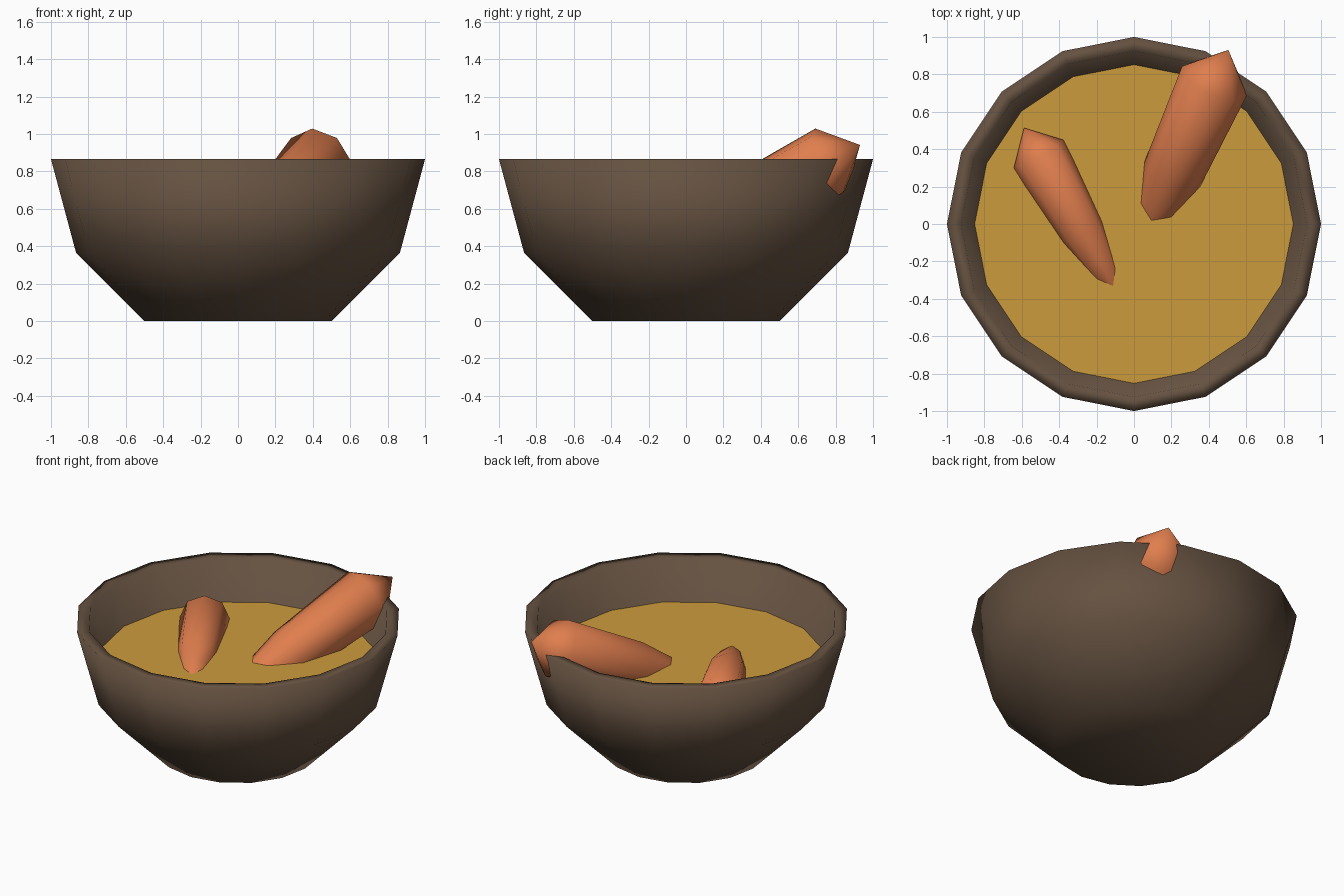
import bpy, bmesh, math
from mathutils import Vector, Matrix

if "Cube" in bpy.data.objects:
    bpy.data.objects.remove(bpy.data.objects["Cube"])


def material(name, rgb):
    m = bpy.data.materials.new(name)
    m.diffuse_color = (*rgb, 1)
    m.use_nodes = True
    m.node_tree.nodes["Principled BSDF"].inputs["Base Color"].default_value = m.diffuse_color
    return m


def lathe(name, profile, sides, mat, matrix=Matrix()):
    """Revolve (radius, height) points about z; radius 0 makes a pole."""
    bm = bmesh.new()
    rings = []
    for r, z in profile:
        n = sides if r > 0 else 1
        rings.append([bm.verts.new((r * math.cos(2 * math.pi * i / sides),
                                    r * math.sin(2 * math.pi * i / sides), z))
                      for i in range(n)])
    for a, b in zip(rings, rings[1:]):
        for i in range(sides):
            j = (i + 1) % sides
            if len(a) == 1:
                bm.faces.new((a[0], b[j], b[i]))
            elif len(b) == 1:
                bm.faces.new((a[i], a[j], b[0]))
            else:
                bm.faces.new((a[i], a[j], b[j], b[i]))
    # close an open disc profile or solid consistently
    bmesh.ops.recalc_face_normals(bm, faces=bm.faces)
    for f in bm.faces:
        f.smooth = True
    bm.transform(matrix)
    me = bpy.data.meshes.new(name)
    bm.to_mesh(me)
    bm.free()
    me.materials.append(mat)
    ob = bpy.data.objects.new(name, me)
    bpy.context.collection.objects.link(ob)
    return ob


brown = material("dark_brown", (0.13, 0.083, 0.052))
gold = material("golden_broth", (0.60, 0.33, 0.045))
orange = material("carrot_orange", (0.75, 0.21, 0.076))

# Bowl: thick-walled faceted half sphere with a flat foot
lathe("bowl", [(0, 0), (0.5, 0), (0.866, 0.366), (1, 0.866), (0.925, 0.866),
               (0.80, 0.40), (0.46, 0.08), (0, 0.08)], 16, brown)

# Broth: flat disc inside the bowl, facing up
bm = bmesh.new()
bmesh.ops.create_circle(bm, cap_ends=True, segments=16, radius=0.852,
                        matrix=Matrix.Translation((0, 0, 0.6)))
bm.faces.ensure_lookup_table()
if bm.faces[0].normal.z < 0:
    bmesh.ops.reverse_faces(bm, faces=bm.faces)
mesh = bpy.data.meshes.new("broth")
bm.to_mesh(mesh)
bm.free()
mesh.materials.append(gold)
bpy.context.collection.objects.link(bpy.data.objects.new("broth", mesh))

# Carrots: blunt end, widest ring at the origin, tapering to a sunken tip
carrot_profile = [(0, 0.2), (0.19, 0), (0.163, -0.6), (0.12, -0.82),
                  (0.07, -1.05), (0, -1.15)]


def carrot(name, centre, direction, size):
    d = Vector(direction).normalized()
    side = d.cross(Vector((0, 0, 1))).normalized()
    up = side.cross(d)
    rot = Matrix((side, up, d)).transposed().to_4x4()
    lathe(name, carrot_profile, 8, orange,
          Matrix.Translation(centre) @ rot @ Matrix.Scale(size, 4))


carrot("large_carrot", (0.43, 0.765, 0.857), (0.37, 0.82, 0.42), 1.0)
carrot("small_carrot", (-0.51, 0.375, 0.61), (-0.49, 0.87, 0.09), 0.8)
